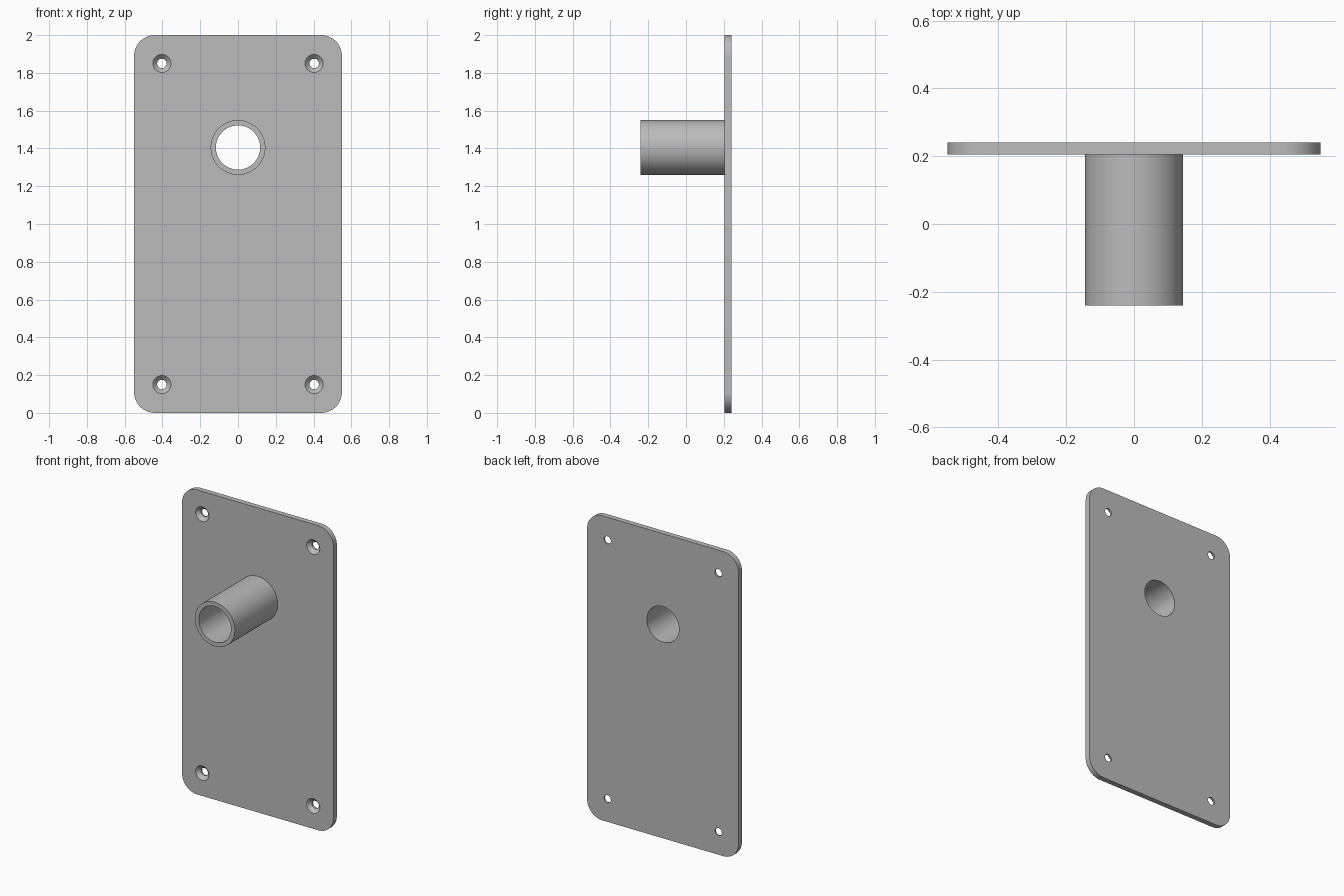
import bpy, bmesh, math
from mathutils import Matrix, Vector

if "Cube" in bpy.data.objects:
    bpy.data.objects.remove(bpy.data.objects["Cube"], do_unlink=True)

WIDTH, HEIGHT, CORNER = 1.10, 2.0, 0.11
FRONT, BACK, TIP = 0.205, 0.24, -0.24      # y of plate faces and sleeve end
SLEEVE_Z, OUTER, BORE = 1.405, 0.145, 0.117
HOLE_X, HOLE_Z, HOLE_R, SINK_R = 0.403, 0.85, 0.025, 0.048

steel = bpy.data.materials.new("grey steel")
steel.use_nodes = True
grey = (0.5, 0.5, 0.5, 1)
steel.diffuse_color = grey
steel.node_tree.nodes["Principled BSDF"].inputs["Base Color"].default_value = grey


def add_object(name, bm):
    bmesh.ops.recalc_face_normals(bm, faces=bm.faces)
    mesh = bpy.data.meshes.new(name)
    bm.to_mesh(mesh)
    bm.free()
    mesh.materials.append(steel)
    obj = bpy.data.objects.new(name, mesh)
    bpy.context.collection.objects.link(obj)
    return obj


def turned(name, profile, x, z, steps=64):
    """Solid turned about a y-wise axis from (radius, y) points."""
    bm = bmesh.new()
    points = [(0, profile[0][1])] + profile + [(0, profile[-1][1])]
    verts = [bm.verts.new((x + r, y, z)) for r, y in points]
    edges = [bm.edges.new(pair) for pair in zip(verts, verts[1:])]
    bmesh.ops.spin(bm, geom=verts + edges, cent=(x, 0, z), axis=(0, 1, 0),
                   angle=math.tau, steps=steps)
    bmesh.ops.remove_doubles(bm, verts=bm.verts, dist=1e-5)
    return add_object(name, bm)


def combine(target, tool, operation):
    mod = target.modifiers.new(operation.title(), 'BOOLEAN')
    mod.object, mod.operation, mod.solver = tool, operation, 'EXACT'
    bpy.context.view_layer.objects.active = target
    bpy.ops.object.modifier_apply(modifier=mod.name)
    bpy.data.objects.remove(tool, do_unlink=True)


# Backing plate with rounded corners
bm = bmesh.new()
bmesh.ops.create_cube(bm, size=1, matrix=Matrix.Translation(
    (0, (FRONT + BACK) / 2, HEIGHT / 2)) @ Matrix.Diagonal((WIDTH, BACK - FRONT, HEIGHT, 1)))
corners = [e for e in bm.edges
           if abs((e.verts[0].co - e.verts[1].co).normalized().dot(Vector((0, 1, 0)))) > 0.9]
bmesh.ops.bevel(bm, geom=corners, offset=CORNER, segments=16, profile=0.5, affect='EDGES')
plate = add_object("mounting_plate_with_sleeve", bm)

# Sleeve joined to the plate, then bored right through
middle = (FRONT + BACK) / 2
combine(plate, turned("sleeve", [(OUTER, TIP), (OUTER, middle)], 0, SLEEVE_Z), 'UNION')
combine(plate, turned("bore_cutter", [(BORE, TIP - 0.1), (BORE, BACK + 0.1)], 0, SLEEVE_Z),
        'DIFFERENCE')

# Countersunk screw holes
sink_end = FRONT + SINK_R - HOLE_R
screw_profile = [(SINK_R, FRONT - 0.02), (SINK_R, FRONT), (HOLE_R, sink_end), (HOLE_R, BACK + 0.1)]
for sx in (-1, 1):
    for sz in (-1, 1):
        cutter = turned("screw_cutter", screw_profile, sx * HOLE_X, HEIGHT / 2 + sz * HOLE_Z, 40)
        combine(plate, cutter, 'DIFFERENCE')

# Smooth the round walls, keep the rims sharp
bpy.ops.object.select_all(action='DESELECT')
plate.select_set(True)
bpy.context.view_layer.objects.active = plate
bpy.ops.object.shade_smooth_by_angle(angle=math.radians(30))
